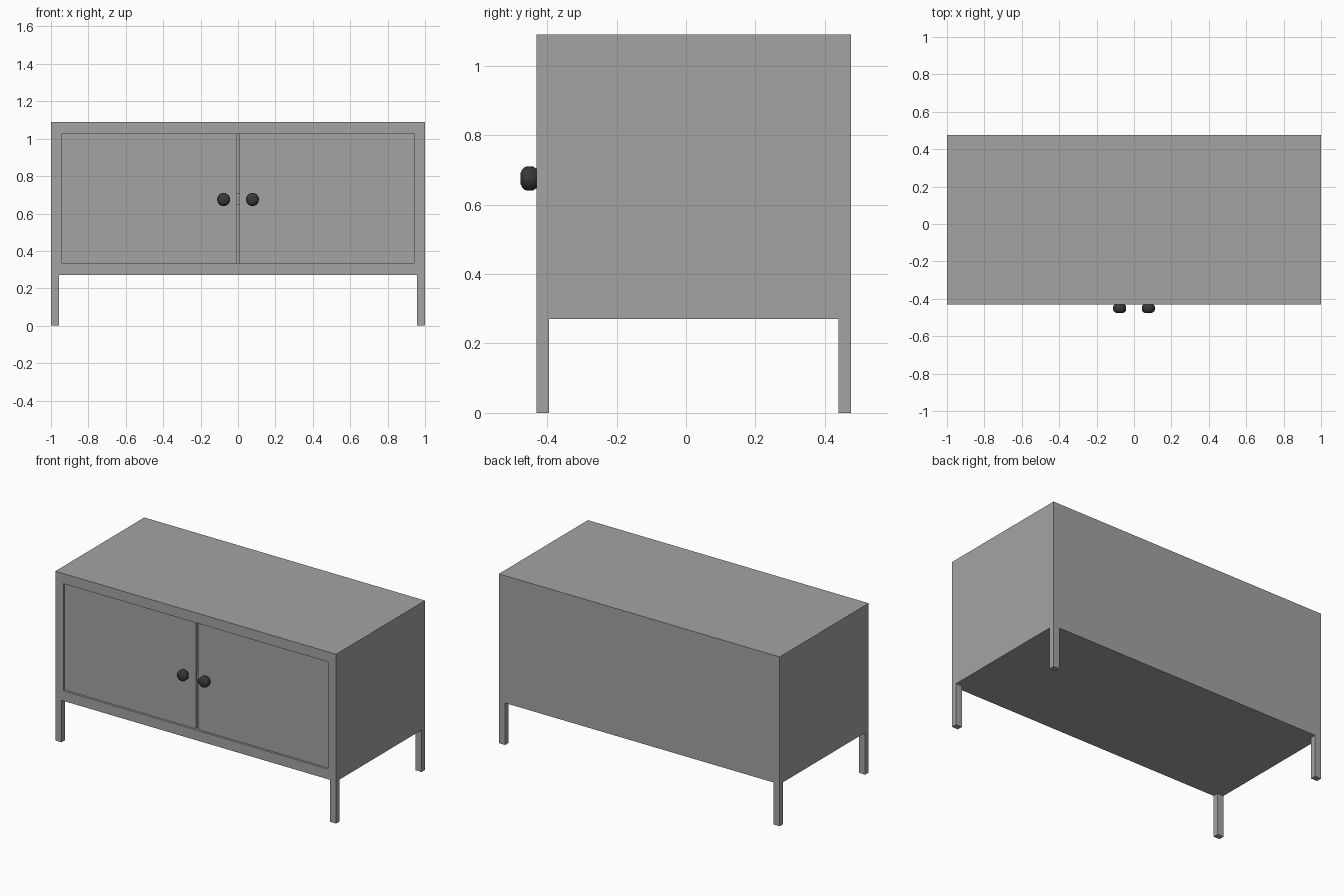
import bpy, bmesh, math
from mathutils import Vector

if "Cube" in bpy.data.objects:
    bpy.data.objects.remove(bpy.data.objects["Cube"])


def material(name, rgb):
    m = bpy.data.materials.new(name)
    m.diffuse_color = (*rgb, 1.0)
    m.use_nodes = True
    m.node_tree.nodes["Principled BSDF"].inputs["Base Color"].default_value = m.diffuse_color
    return m


GREY = material("cabinet grey", (0.37, 0.37, 0.37))
DARK = material("knob charcoal", (0.04, 0.04, 0.04))

FRONT, BACK = -0.43, 0.475
BOTTOM, TOP = 0.27, 1.09
DOOR_X, DOOR_Z0, DOOR_Z1 = 0.943, 0.335, 1.025
RECESS, GROOVE = 0.014, 0.035


def finish(bm, name, mat):
    bmesh.ops.recalc_face_normals(bm, faces=bm.faces)
    me = bpy.data.meshes.new(name)
    bm.to_mesh(me)
    bm.free()
    me.materials.append(mat)
    ob = bpy.data.objects.new(name, me)
    bpy.context.collection.objects.link(ob)
    return ob


def box_bm(lo, hi):
    bm = bmesh.new()
    bmesh.ops.create_cube(bm, size=1)
    lo, hi = Vector(lo), Vector(hi)
    for v in bm.verts:
        v.co = Vector([lo[i] if v.co[i] < 0 else hi[i] for i in range(3)])
    bm.normal_update()
    return bm


def box(name, lo, hi, mat=GREY):
    return finish(box_bm(lo, hi), name, mat)


# Cabinet body with a recessed door opening in the front
bm = box_bm((-1, FRONT, BOTTOM), (1, BACK, TOP))
face = next(f for f in bm.faces if f.normal.y < -0.9)
bmesh.ops.inset_region(bm, faces=[face], thickness=0.05)
mid_z = (BOTTOM + TOP) / 2
for v in face.verts:
    v.co.x = math.copysign(DOOR_X, v.co.x)
    v.co.z = DOOR_Z0 if v.co.z < mid_z else DOOR_Z1
new = bmesh.ops.extrude_discrete_faces(bm, faces=[face])["faces"]
for f in new:
    for v in f.verts:
        v.co.y += GROOVE
finish(bm, "cabinet_body", GREY)

# Square legs at the corners
for side, sx in (("left", -1), ("right", 1)):
    for end, y in (("front", FRONT), ("back", BACK - 0.036)):
        x0, x1 = sorted((sx, sx * 0.956))
        box(f"{end}_{side}_leg", (x0, y, 0), (x1, y + 0.036, BOTTOM))

# Two doors, with a narrow groove between them
for side, x0, x1 in (("left", -DOOR_X, -0.009), ("right", 0.007, DOOR_X)):
    box(f"{side}_door", (x0, FRONT + RECESS, DOOR_Z0),
        (x1, FRONT + GROOVE, DOOR_Z1))

# Small latch inside the groove
box("latch", (-0.009, FRONT + 0.025, 0.645), (0.007, FRONT + GROOVE, 0.708))

# Rounded knobs: (distance out from y = -0.476, radius)
PROFILE = [(0, 0), (0, 0.017), (0.004, 0.025), (0.011, 0.033), (0.022, 0.035),
           (0.036, 0.034), (0.045, 0.028), (0.052, 0.02), (0.061, 0.014)]
for side, x in (("left", -0.077), ("right", 0.077)):
    bm = bmesh.new()
    c = Vector((x, -0.476, 0.675))
    vs = [bm.verts.new(c + Vector((r, d, 0))) for d, r in PROFILE]
    es = [bm.edges.new(p) for p in zip(vs, vs[1:])]
    bmesh.ops.spin(bm, geom=vs + es, cent=c, axis=(0, 1, 0),
                   angle=math.tau, steps=20, use_duplicate=False)
    bmesh.ops.remove_doubles(bm, verts=bm.verts, dist=1e-5)
    knob = finish(bm, f"{side}_knob", DARK)
    for p in knob.data.polygons:
        p.use_smooth = True
